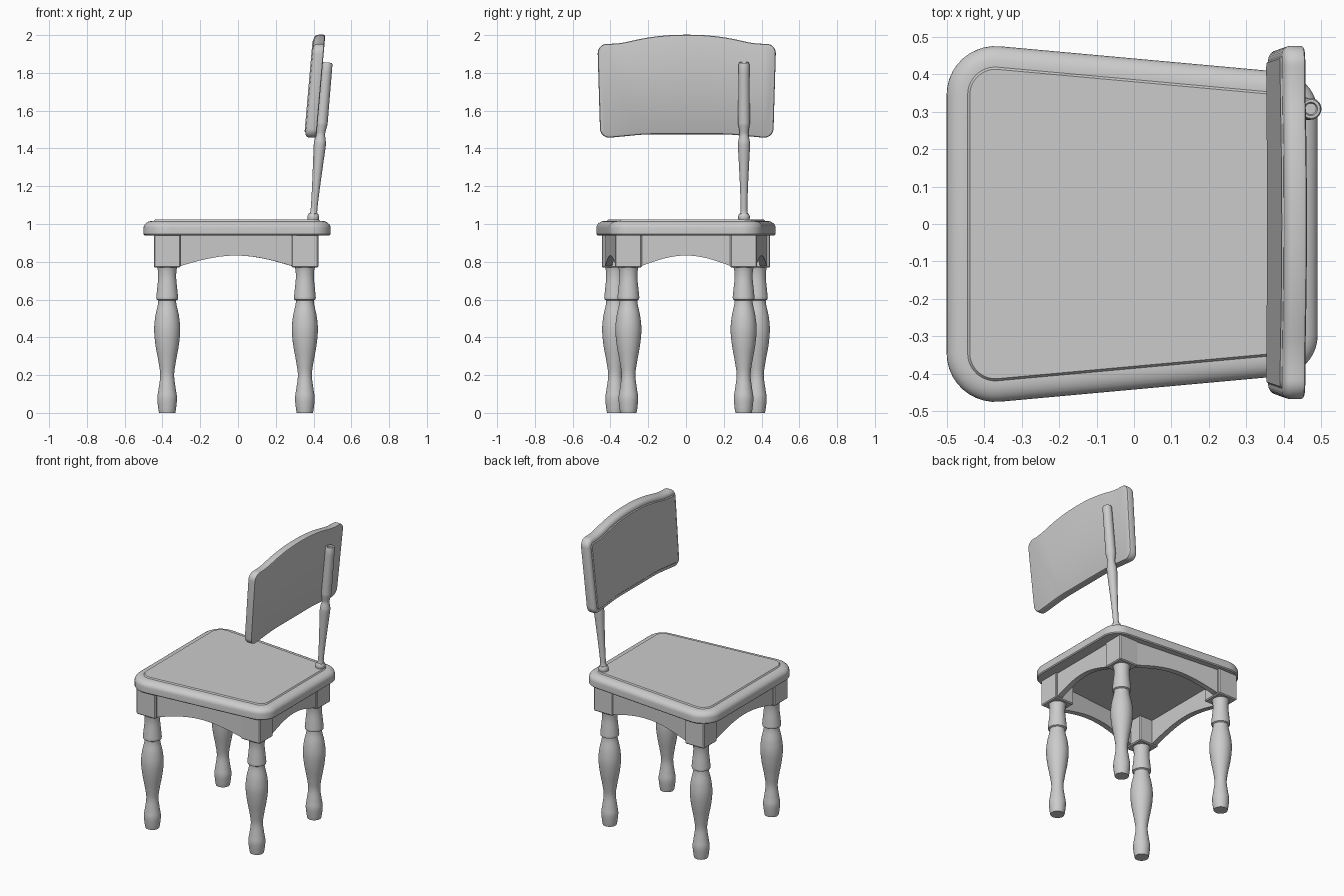
import bpy
import bmesh
import math
from mathutils import Vector, Matrix

cube = bpy.data.objects.get("Cube")
if cube:
    bpy.data.objects.remove(cube, do_unlink=True)

grey = bpy.data.materials.new("plain grey")
grey.use_nodes = True
color = (0.6, 0.6, 0.6, 1)
grey.diffuse_color = color
grey.node_tree.nodes["Principled BSDF"].inputs["Base Color"].default_value = color
parts = []


def finish(name, bm):
    bmesh.ops.recalc_face_normals(bm, faces=bm.faces[:])
    mesh = bpy.data.meshes.new(name)
    bm.to_mesh(mesh)
    bm.free()
    mesh.materials.append(grey)
    obj = bpy.data.objects.new(name, mesh)
    bpy.context.collection.objects.link(obj)
    parts.append(obj)
    return obj


def loft(name, rings):
    """Skin matching closed rings of points and cap both ends."""
    bm = bmesh.new()
    loops = [[bm.verts.new(p) for p in ring] for ring in rings]
    n = len(loops[0])
    for a, b in zip(loops, loops[1:]):
        for i in range(n):
            j = (i + 1) % n
            bm.faces.new((a[i], a[j], b[j], b[i]))
    bm.faces.new(loops[0][::-1])
    bm.faces.new(loops[-1])
    return finish(name, bm)


def rounded(corners, steps=10):
    """Outline through (u, v, radius) corners, each rounded by an arc."""
    pts = []
    n = len(corners)
    for i, (u, v, r) in enumerate(corners):
        p = Vector((u, v, 0))
        a = (Vector((*corners[i - 1][:2], 0)) - p).normalized()
        b = (Vector((*corners[(i + 1) % n][:2], 0)) - p).normalized()
        half = a.angle(b) / 2
        centre = p + (a + b).normalized() * r / math.sin(half)
        start = (p + a * r / math.tan(half) - centre).normalized()
        end = (p + b * r / math.tan(half) - centre).normalized()
        pts += [centre + start.slerp(end, k / steps) * r for k in range(steps + 1)]
    return pts


def inset(pts, d):
    """Move a counter-clockwise outline inwards."""
    out = []
    for i, p in enumerate(pts):
        before = (p - pts[i - 1]).normalized()
        after = (pts[(i + 1) % len(pts)] - p).normalized()
        t = (before + after).normalized()
        out.append(p + Vector((-t.y, t.x, 0)) * d)
    return out


def smooth_profile(pts, steps=5):
    """Catmull-Rom curve through (radius, height) points."""
    p = [Vector(q) for q in [pts[0]] + pts + [pts[-1]]]
    out = []
    for a, b, c, d in zip(p, p[1:], p[2:], p[3:]):
        for k in range(steps):
            t = k / steps
            out.append(0.5 * (2 * b + (c - a) * t + (2 * a - 5 * b + 4 * c - d) * t * t
                              + (3 * b - a - 3 * c + d) * t ** 3))
    return out + [p[-1]]


def turned(name, profile, matrix, sides=32):
    rings = []
    for r, z in profile:
        rings.append([matrix @ Vector((r * math.cos(2 * math.pi * i / sides),
                                       r * math.sin(2 * math.pi * i / sides), z))
                      for i in range(sides)])
    return loft(name, rings)


def quarter(width, low, high, steps=6):
    """Quarter-round edge as (inset, height) steps."""
    return [(width * (1 - math.cos(k / steps * math.pi / 2)),
             low + (high - low) * math.sin(k / steps * math.pi / 2)) for k in range(steps + 1)]


# Seat: tapered rounded slab with a soft edge and a slightly raised panel
seat_outline = rounded([(-0.5, -0.487, 0.13), (0.49, -0.397, 0.11),
                        (0.49, 0.397, 0.11), (-0.5, 0.487, 0.13)])
seat_steps = [(0.006, 0.94), (0, 0.946)] + quarter(0.05, 0.98, 1.017) + [(0.056, 1.017), (0.062, 1.024)]
loft("seat", [[(p.x, p.y, z) for p in inset(seat_outline, d)] for d, z in seat_steps])

# Backrest: crested board leaning backwards, rounded on its front edge
half_board = [(0.458, 1.452, 0.05), (0.473, 1.954, 0.05), (0.36, 1.954, 0.45), (0.15, 2.002, 1.2)]
board = ([(-0.22, 1.475, 1.0), (0.22, 1.475, 1.0)] + half_board
         + [(-u, v, r) for u, v, r in reversed(half_board)])
board_outline = rounded(board, 8)
board_steps = [(0.01, 0), (0.003, 0.003), (0, 0.01)] + quarter(0.024, 0.035, 0.06) + [(0.029, 0.06), (0.034, 0.065)]
loft("backrest", [[(0.415 + 0.087 * (p.y - 1.46) - depth, p.x + 0.004, p.y)
                   for p in inset(board_outline, d)] for d, depth in board_steps])

# Back spindle: a single turned post behind the board
foot = Vector((0.397, 0.307, 1.018))
axis = Vector((0.472, 0.307, 1.855)) - foot
lean = Matrix.Translation(foot) @ axis.to_track_quat("Z", "Y").to_matrix().to_4x4()
length = axis.length
spindle = smooth_profile([(0.029, 0), (0.031, 0.02), (0.026, 0.035), (0.018, 0.05), (0.02, 0.15),
                          (0.027, 0.3), (0.032, 0.4), (0.029, 0.43), (0.023, 0.46),
                          (0.027, 0.49), (0.031, 0.515), (0.031, 0.55), (0.029, length - 0.01)])
spindle += [(0.025, length), (0.018, length), (0.015, length - 0.008)]
turned("back_spindle", spindle, lean)

# Legs with a square block on top of each
FRONT, REAR = (-0.375, 0.375), (0.354, 0.305)
leg_profile = smooth_profile([(0.043, 0), (0.048, 0.03), (0.052, 0.08), (0.045, 0.13), (0.037, 0.2),
                              (0.046, 0.27), (0.062, 0.36), (0.069, 0.44), (0.063, 0.51), (0.05, 0.57),
                              (0.047, 0.595)])
leg_profile += [Vector((0.056, 0.6))] + smooth_profile([(0.058, 0.61), (0.054, 0.65), (0.048, 0.71),
                                                        (0.049, 0.75), (0.054, 0.775)])
for end, (x, y) in (("front", FRONT), ("rear", REAR)):
    for side, s in (("left", 1), ("right", -1)):
        turned(f"{end}_leg_{side}", leg_profile, Matrix.Translation((x, s * y, 0)))
        bm = bmesh.new()
        bmesh.ops.create_cube(bm, size=1, matrix=Matrix.Translation((x, s * y, 0.858))
                              @ Matrix.Diagonal((0.142, 0.142, 0.176, 1)))
        bmesh.ops.bevel(bm, geom=bm.edges[:], offset=0.006, segments=1, affect="EDGES")
        finish(f"{end}_block_{side}", bm)


def apron(name, start, end):
    """Board between two corner blocks with an arched lower edge."""
    a, b = Vector((*start, 0)), Vector((*end, 0))
    along = (b - a).normalized()
    across = Vector((-along.y, along.x, 0)) * 0.018
    span = (b - a).length
    lower = [(0, 0.778)]
    steps = 20
    for k in range(steps + 1):
        t = k / steps
        lower.append((0.07 + (span - 0.14) * t, 0.778 + 0.055 * math.sin(math.pi * t)))
    outline = lower + [(span, 0.778), (span, 0.943), (0, 0.943)]
    loft(name, [[a + along * u + Vector((0, 0, v)) + across * s for u, v in outline] for s in (-1, 1)])


# Aprons under the seat
out = 0.042
apron("front_apron", (FRONT[0] - out, -FRONT[1]), (FRONT[0] - out, FRONT[1]))
apron("rear_apron", (REAR[0] + out, -REAR[1]), (REAR[0] + out, REAR[1]))
for side, s in (("left", 1), ("right", -1)):
    apron(f"side_apron_{side}", (FRONT[0], s * (FRONT[1] + out)), (REAR[0], s * (REAR[1] + out)))

# Smooth shading with crisp edges
bpy.ops.object.select_all(action="DESELECT")
for obj in parts:
    obj.select_set(True)
bpy.context.view_layer.objects.active = parts[0]
bpy.ops.object.shade_smooth_by_angle(angle=math.radians(35))
